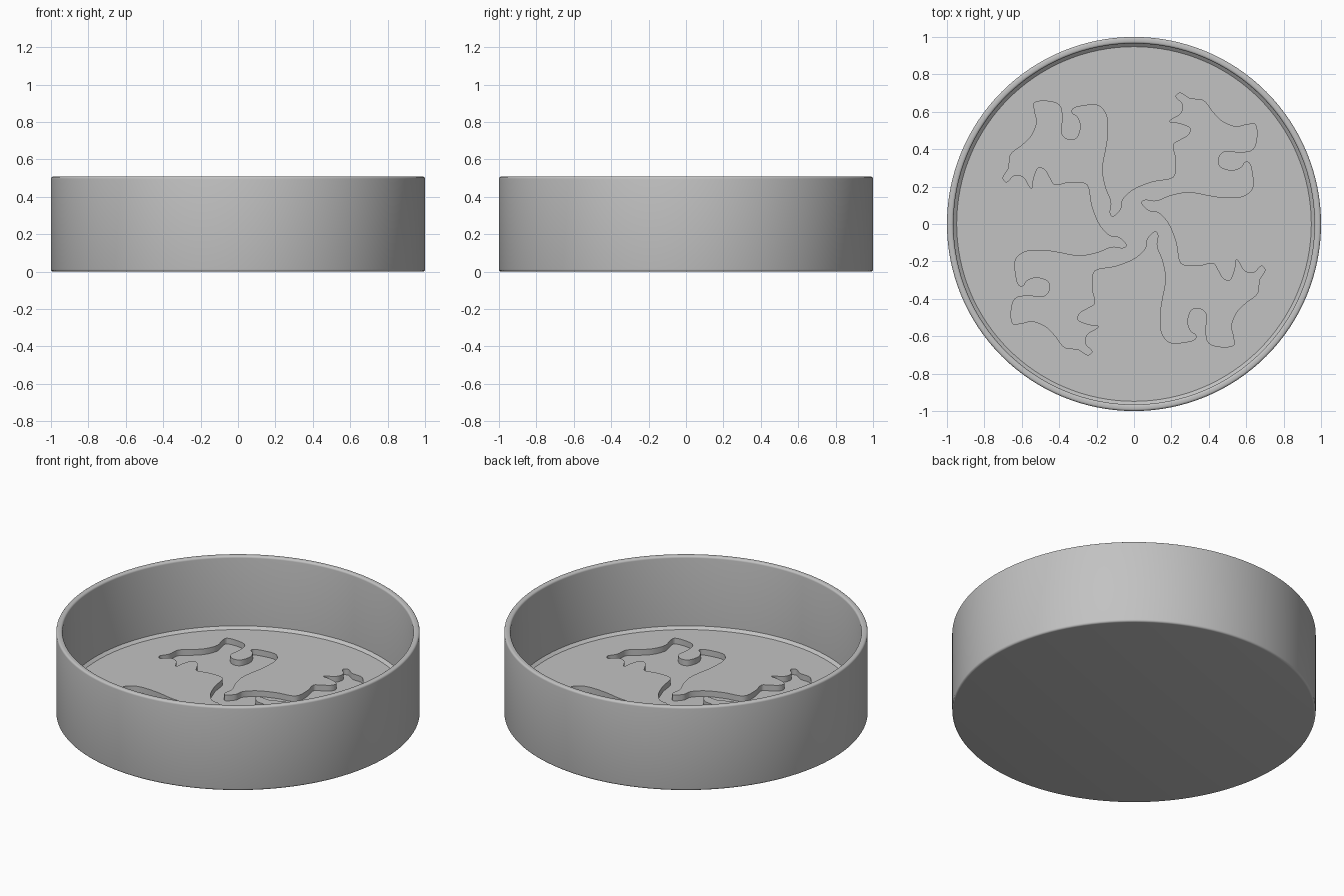
import bpy
import bmesh
from math import cos, sin, pi, radians
from mathutils import Vector

SEGMENTS = 128
FLOOR, RECESS = 0.07, 0.035
HEIGHT, WALL, ROUND = 0.508, 0.965, 0.012

default_cube = bpy.data.objects.get("Cube")
if default_cube:
    bpy.data.objects.remove(default_cube, do_unlink=True)

# Plain grey material
grey = bpy.data.materials.new("plain grey")
grey.use_nodes = True
colour = (0.54, 0.54, 0.54, 1)
grey.diffuse_color = colour
grey.node_tree.nodes["Principled BSDF"].inputs["Base Color"].default_value = colour


def make_object(name, bm):
    bmesh.ops.recalc_face_normals(bm, faces=bm.faces)
    mesh = bpy.data.meshes.new(name)
    bm.to_mesh(mesh)
    bm.free()
    mesh.materials.append(grey)
    obj = bpy.data.objects.new(name, mesh)
    bpy.context.collection.objects.link(obj)
    return obj


def loft(name, rings):
    """Join equal rings of points with quads and cap both ends."""
    bm = bmesh.new()
    loops = [[bm.verts.new(p) for p in ring] for ring in rings]
    for low, high in zip(loops, loops[1:]):
        for i in range(len(low)):
            bm.faces.new((low[i - 1], low[i], high[i], high[i - 1]))
    bm.faces.new(loops[0])
    bm.faces.new(loops[-1])
    return make_object(name, bm)


def rounded(r, z, start):
    """Quarter-circle corner of the wall profile."""
    angles = [radians(start + 90 * i / 4) for i in range(5)]
    return [(r + ROUND * cos(a), z + ROUND * sin(a)) for a in angles]


def smooth_closed(points, steps=5):
    """Closed Catmull-Rom curve through the points."""
    out, n = [], len(points)
    for i in range(n):
        a, b, c, d = (points[(i + k) % n] for k in (-1, 0, 1, 2))
        for s in range(steps):
            t = s / steps
            out.append(0.5 * (2 * b + (c - a) * t + (2 * a - 5 * b + 4 * c - d) * t**2
                              + (3 * b - a - 3 * c + d) * t**3))
    return out


# Round dish: base, rounded outer edges, rim, inner wall and bevelled floor edge
profile = rounded(1 - ROUND, ROUND, -90)
profile += rounded(1 - ROUND, HEIGHT - ROUND, 0)
profile += rounded(WALL + ROUND, HEIGHT - ROUND, 90)
profile += [(WALL, FLOOR + 0.015), (WALL - 0.017, FLOOR)]
turns = [2 * pi * i / SEGMENTS for i in range(SEGMENTS)]
dish = loft("round_dish", [[(r * cos(a), r * sin(a), z) for a in turns] for r, z in profile])

# Recess outline: one quarter in hundredths, turned four times about the centre
quarter = [
    (4, 11), (6, 13), (12, 12.5), (20, 15.5), (30, 17), (45, 14.5), (57, 14.5),
    (63, 18.5), (63.5, 25), (62, 32), (59.5, 33), (57, 30), (52, 28.5), (46, 30.5),
    (45, 35), (48.5, 39), (56, 38.5), (63, 39.5), (65.5, 45), (65, 53), (60, 53),
    (54, 52), (47, 55), (42, 60), (37, 66), (30, 67), (25, 70), (22.5, 68),
    (26, 64), (25, 59), (19, 55), (24, 54), (30, 51.5), (29, 47.5), (24, 44.5),
    (21, 42), (22.5, 34), (21, 25), (10, 22.5), (0, 18.5), (-6, 13), (-7, 8),
]
points = [Vector(p) / 100 for p in quarter]
outline = []
for turn in range(4):
    outline += points
    points = [Vector((-p.y, p.x)) for p in points]
outline = smooth_closed(outline)
cutter = loft("recess_cutter", [[(p.x, p.y, z) for p in outline] for z in (RECESS, FLOOR + 0.1)])
cutter.hide_render = True

# Sink the figures into the floor
bpy.ops.object.select_all(action="DESELECT")
bpy.context.view_layer.objects.active = dish
dish.select_set(True)
cut = dish.modifiers.new("figure recess", "BOOLEAN")
cut.operation = "DIFFERENCE"
cut.solver = "EXACT"
cut.object = cutter
bpy.ops.object.modifier_apply(modifier=cut.name)
bpy.data.objects.remove(cutter, do_unlink=True)
bpy.ops.object.shade_smooth_by_angle(angle=radians(30))
